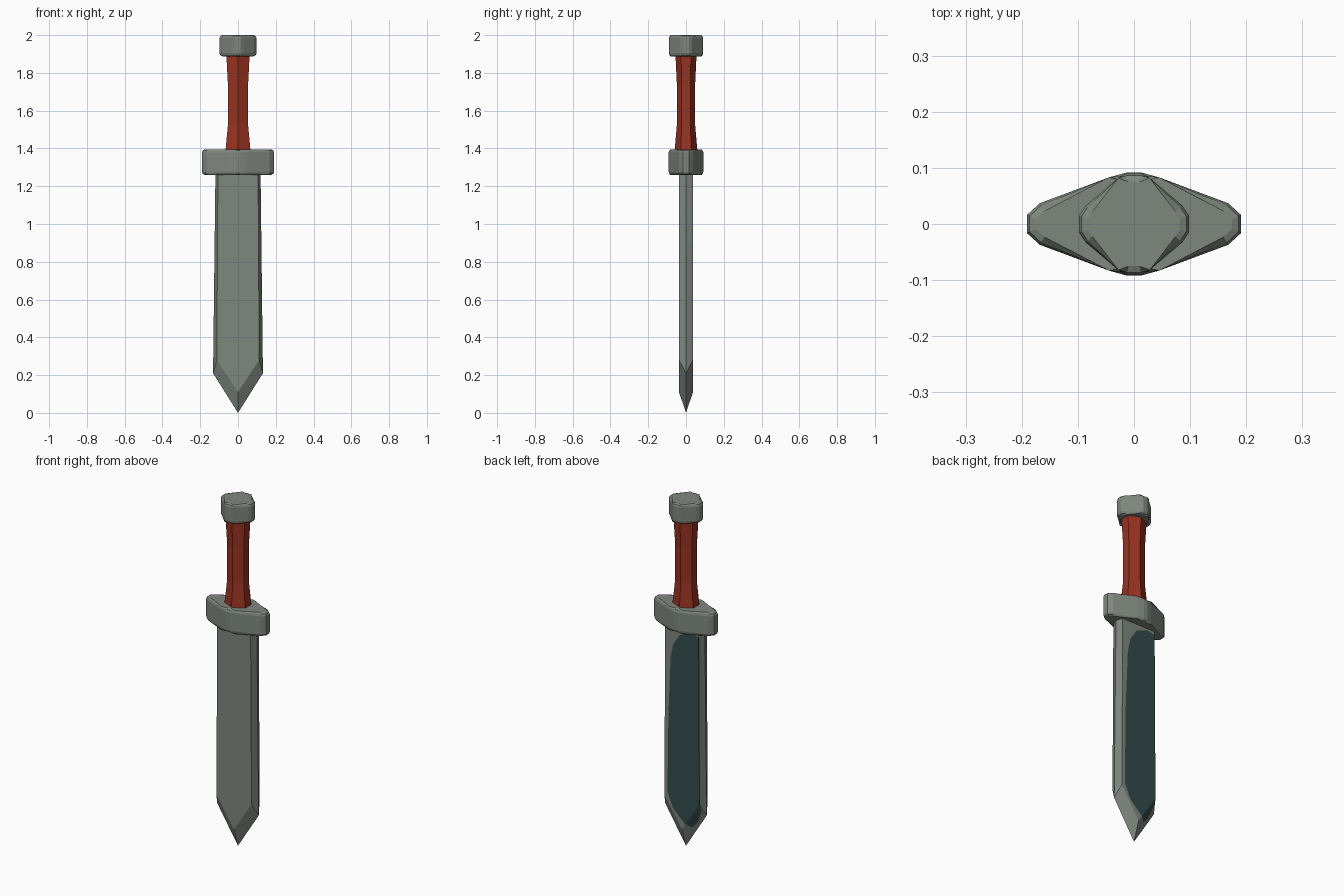
import bpy, bmesh
from mathutils import Vector

if "Cube" in bpy.data.objects:
    bpy.data.objects.remove(bpy.data.objects["Cube"])


def material(name, rgb):
    m = bpy.data.materials.new(name)
    m.diffuse_color = (*rgb, 1)
    m.use_nodes = True
    m.node_tree.nodes["Principled BSDF"].inputs["Base Color"].default_value = m.diffuse_color
    return m


steel = material("grey steel", (0.212, 0.242, 0.208))
red = material("red grip", (0.32, 0.032, 0.015))
teal = material("dark teal", (0.034, 0.070, 0.073))


def finish(bm, name, *mats):
    bmesh.ops.recalc_face_normals(bm, faces=bm.faces)
    me = bpy.data.meshes.new(name)
    bm.to_mesh(me)
    bm.free()
    for m in mats:
        me.materials.append(m)
    ob = bpy.data.objects.new(name, me)
    bpy.context.collection.objects.link(ob)
    return ob


def loft(bm, rings):
    """Join closed rings of points with quads and cap both ends."""
    vs = [[bm.verts.new(p) for p in r] for r in rings]
    n = len(vs[0])
    for a, b in zip(vs, vs[1:]):
        for i in range(n):
            j = (i + 1) % n
            bm.faces.new((a[i], a[j], b[j], b[i]))
    bm.faces.new(vs[0])
    bm.faces.new(vs[-1])


def diamond_block(name, quarter, z0, z1, rim):
    """Block with a four-way mirrored footprint and rounded rims."""
    q = quarter
    right = q + [(x, -y) for x, y in reversed(q)]
    ring = right + [(-x, -y) for x, y in right]
    bm = bmesh.new()
    loft(bm, [[(x, y, z) for x, y in ring] for z in (z0, z1)])
    edges = [e for e in bm.edges if abs(e.verts[0].co.z - e.verts[1].co.z) < 1e-5]
    bmesh.ops.bevel(bm, geom=edges, offset=rim, segments=2, profile=0.5, affect='EDGES')
    return finish(bm, name, steel)


# blade: flat front and back with bevelled cutting edges
edge = [(-0.119, 1.31), (-0.132, 0.21), (0, 0), (0.132, 0.21), (0.119, 1.31)]
flat = [(-0.106, 1.31), (-0.112, 0.28), (0, 0.11), (0.112, 0.28), (0.106, 1.31)]
bm = bmesh.new()
loft(bm, [[(x, -0.037, z) for x, z in flat],
          [(x, 0, z) for x, z in edge],
          [(x, 0.037, z) for x, z in flat]])
bmesh.ops.recalc_face_normals(bm, faces=bm.faces)

# painted teal panel cut into the back of the blade (convex outline)
panel = [(0.012, 1.225), (0.055, 1.16), (0.072, 1.08), (0.086, 0.75), (0.092, 0.30),
         (0.055, 0.215), (-0.007, 0.155), (-0.05, 0.125), (-0.085, 0.165),
         (-0.113, 0.24), (-0.108, 1.24), (-0.06, 1.25)]
mid = Vector((0, 0, 0.7))
planes = []
for (x0, z0), (x1, z1) in zip(panel, panel[1:] + panel[:1]):
    co = Vector((x0, 0, z0))
    no = Vector((z1 - z0, 0, x0 - x1)).normalized()
    if (mid - co).dot(no) > 0:
        no = -no
    planes.append((co, no))


def on_back(f):
    return f.normal.y > 0.3 and f.calc_center_median().y > 0.005


done = []
for co, no in planes:
    faces = [f for f in bm.faces if on_back(f)
             and all((f.calc_center_median() - c).dot(n) < 0 for c, n in done)]
    geom = set(faces)
    for f in faces:
        geom.update(f.edges)
        geom.update(f.verts)
    bmesh.ops.bisect_plane(bm, geom=list(geom), dist=1e-5, plane_co=co, plane_no=no)
    bm.normal_update()
    done.append((co, no))
for f in bm.faces:
    if on_back(f) and all((f.calc_center_median() - c).dot(n) < 0 for c, n in planes):
        f.material_index = 1
finish(bm, "blade", steel, teal)

# guard and pommel
diamond_block("guard", [(0.012, 0.092), (0.045, 0.083), (0.168, 0.037), (0.191, 0.016)],
              1.26, 1.395, 0.016)
diamond_block("pommel", [(0.014, 0.091), (0.028, 0.082), (0.086, 0.033), (0.098, 0.015)],
              1.888, 2.0, 0.016)

# six-sided grip, waisted in the middle
bm = bmesh.new()
rings = []
for z, w, d in [(1.38, 0.067, 0.061), (1.53, 0.053, 0.048),
                (1.73, 0.053, 0.048), (1.90, 0.062, 0.056)]:
    s = d * 0.47
    rings.append([(0, -d, z), (w, -s, z), (w, s, z), (0, d, z), (-w, s, z), (-w, -s, z)])
loft(bm, rings)
finish(bm, "grip", red)
